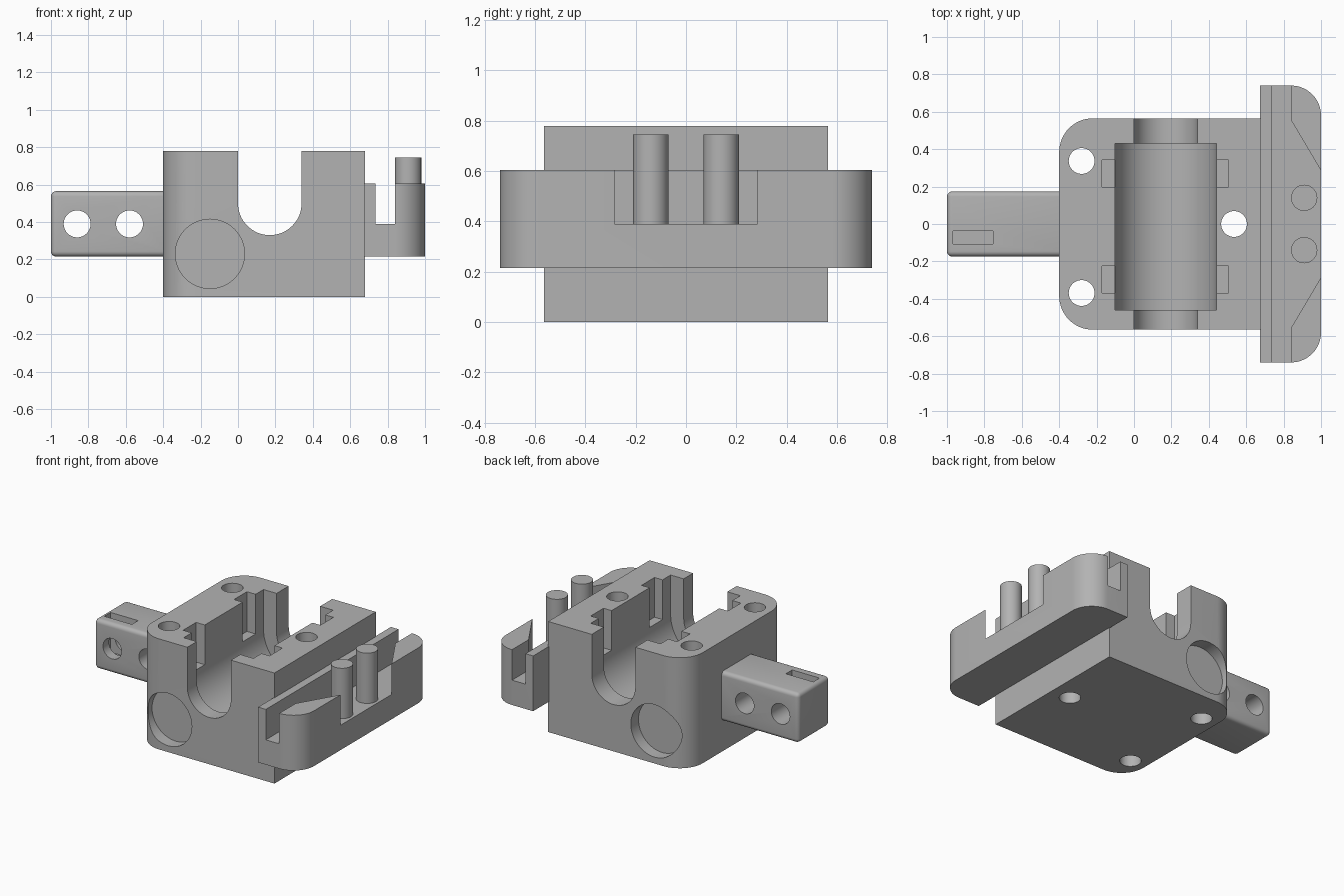
import bpy, bmesh
from math import cos, sin, pi, radians

cube = bpy.data.objects.get("Cube")
if cube:
    bpy.data.objects.remove(cube, do_unlink=True)

grey = bpy.data.materials.new("plain grey")
grey.use_nodes = True
colour = (0.45, 0.45, 0.45, 1)
grey.diffuse_color = colour
grey.node_tree.nodes["Principled BSDF"].inputs["Base Color"].default_value = colour


def arc(cx, cy, r, start, end, n=16):
    angles = [radians(start + (end - start) * i / n) for i in range(n + 1)]
    return [(cx + r * cos(a), cy + r * sin(a)) for a in angles]


def circle(cx, cy, r, n=48):
    return arc(cx, cy, r, 0, 360, n)[:-1]


def rect(x0, x1, y0, y1):
    return [(x0, y0), (x1, y0), (x1, y1), (x0, y1)]


def prism(name, outline, axis, lo, hi):
    """Extrude a 2D outline along Z (outline is x, y) or Y (outline is x, z)."""
    bm = bmesh.new()
    place = (lambda u, v, w: (u, v, w)) if axis == "Z" else (lambda u, v, w: (u, w, v))
    face = bm.faces.new([bm.verts.new(place(u, v, lo)) for u, v in outline])
    moved = bmesh.ops.extrude_face_region(bm, geom=[face])["geom"]
    bmesh.ops.translate(bm, vec=place(0, 0, hi - lo),
                        verts=[g for g in moved if isinstance(g, bmesh.types.BMVert)])
    bmesh.ops.recalc_face_normals(bm, faces=bm.faces)
    mesh = bpy.data.meshes.new(name)
    bm.to_mesh(mesh)
    bm.free()
    mesh.materials.append(grey)
    obj = bpy.data.objects.new(name, mesh)
    bpy.context.collection.objects.link(obj)
    return obj


def activate(obj):
    bpy.ops.object.select_all(action="DESELECT")
    obj.select_set(True)
    bpy.context.view_layer.objects.active = obj


def cut(obj, outline, axis, lo, hi):
    cutter = prism("cutter", outline, axis, lo, hi)
    cutter.hide_render = True
    mod = obj.modifiers.new("cut", "BOOLEAN")
    mod.operation, mod.solver, mod.object = "DIFFERENCE", "EXACT", cutter
    activate(obj)
    bpy.ops.object.modifier_apply(modifier=mod.name)
    bpy.data.objects.remove(cutter, do_unlink=True)


def finish(obj):
    activate(obj)
    bpy.ops.object.shade_smooth_by_angle(angle=radians(30))


# Main block with two rounded corners
W = 0.565
body = prism("main_block",
             [(0.68, -W), (0.68, W)] + arc(-0.22, W - 0.18, 0.18, 90, 180)
             + arc(-0.22, 0.18 - W, 0.18, 180, 270), "Z", 0, 0.78)


# Narrow U channel, then its wider middle pocket
def u_shape(r):
    return arc(0.17, 0.5, r, 180, 360, 32) + [(0.17 + r, 0.9), (0.17 - r, 0.9)]


cut(body, u_shape(0.17), "Y", -0.7, 0.7)
cut(body, u_shape(0.272), "Y", -0.46, 0.43)

# Tie slots on both sides of the channel
for y0, y1 in ((0.198, 0.342), (-0.37, -0.225)):
    cut(body, rect(-0.17, 0.505, y0, y1), "Z", 0.5, 0.9)

# Vertical screw holes
for x, y in ((-0.28, 0.337), (-0.28, -0.369), (0.535, 0)):
    cut(body, circle(x, y, 0.069), "Z", -0.1, 0.9)

# Shallow round recesses on front and back
for y0, y1 in ((-0.7, 0.085 - W), (W - 0.085, 0.7)):
    cut(body, circle(-0.15, 0.23, 0.185, 64), "Y", y0, y1)
finish(body)

# Side bar with rounded outer corners
L = 0.74
bar = prism("side_bar",
            [(0.675, L), (0.675, -L)] + arc(0.84, 0.16 - L, 0.16, 270, 360)
            + arc(0.84, L - 0.16, 0.16, 0, 90), "Z", 0.215, 0.605)

# Long slot that flares outwards in the middle
cut(bar, [(0.735, -0.9), (0.84, -0.9), (0.84, -0.555), (1.0, -0.285), (1.1, -0.285),
          (1.1, 0.285), (1.0, 0.285), (0.84, 0.555), (0.84, 0.9), (0.735, 0.9)],
    "Z", 0.39, 0.8)
finish(bar)

# Pair of pins
for side, y in (("left", 0.14), ("right", -0.14)):
    finish(prism("pin_" + side, circle(0.91, y, 0.07), "Z", 0.38, 0.745))

# Mounting arm with softened edges
arm = prism("mounting_arm", rect(-1, -0.36, -0.174, 0.174), "Z", 0.215, 0.565)
bevel = arm.modifiers.new("soft edges", "BEVEL")
bevel.width, bevel.segments = 0.028, 5
activate(arm)
bpy.ops.object.modifier_apply(modifier=bevel.name)

# Cross holes and the nut slot
for x in (-0.86, -0.58):
    cut(arm, circle(x, 0.39, 0.072), "Y", -0.4, 0.4)
cut(arm, rect(-0.968, -0.754, -0.107, -0.037), "Z", 0.285, 0.7)
finish(arm)
